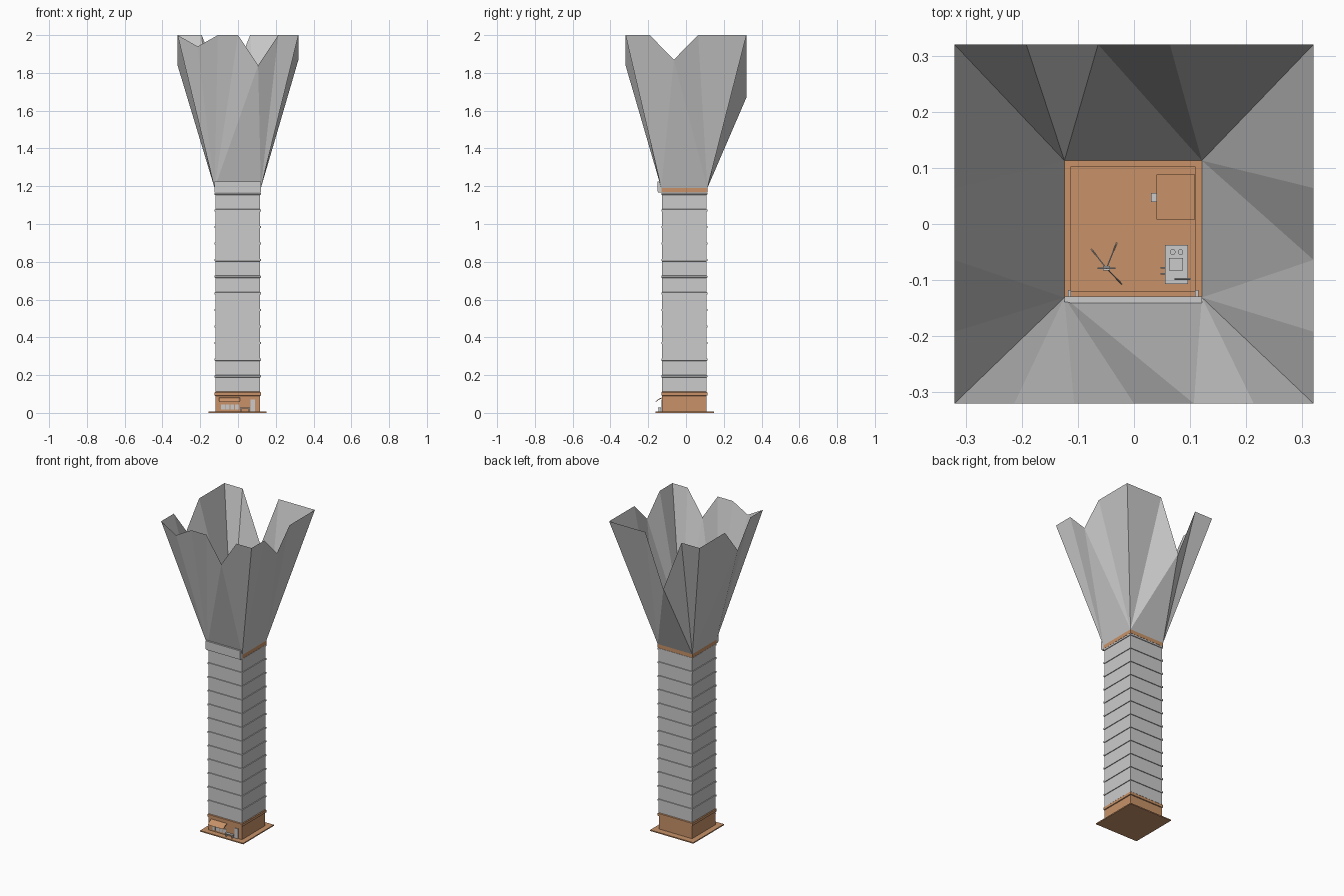
import bpy, bmesh, math
from mathutils import Vector

if "Cube" in bpy.data.objects:
    bpy.data.objects.remove(bpy.data.objects["Cube"])

tan = bpy.data.materials.new("tan")
tan.diffuse_color = (0.58, 0.29, 0.14, 1)
tan.use_nodes = True
tan.node_tree.nodes["Principled BSDF"].inputs["Base Color"].default_value = tan.diffuse_color

X0, X1, Y0, Y1 = -0.124, 0.121, -0.131, 0.113   # outer footprint of the tower


def finish(name, bm, mat=None):
    bmesh.ops.recalc_face_normals(bm, faces=bm.faces)
    me = bpy.data.meshes.new(name)
    bm.to_mesh(me)
    bm.free()
    ob = bpy.data.objects.new(name, me)
    bpy.context.collection.objects.link(ob)
    if mat:
        me.materials.append(mat)
    return ob


def add_box(bm, x0, x1, y0, y1, z0, z1):
    r = bmesh.ops.create_cube(bm, size=1)
    for v in r["verts"]:
        v.co = Vector(((x0 + x1) / 2 + v.co.x * (x1 - x0),
                       (y0 + y1) / 2 + v.co.y * (y1 - y0),
                       (z0 + z1) / 2 + v.co.z * (z1 - z0)))


def boxes(name, items, mat=None):
    bm = bmesh.new()
    for b in items:
        add_box(bm, *b)
    return finish(name, bm, mat)


def rods(name, segs, radius, mat=None, sides=6):
    bm = bmesh.new()
    for a, b in segs:
        a, b = Vector(a), Vector(b)
        d = b - a
        m = d.to_track_quat("Z", "Y").to_matrix().to_4x4()
        m.translation = (a + b) / 2
        bmesh.ops.create_cone(bm, cap_ends=True, segments=sides, radius1=radius,
                              radius2=radius, depth=d.length, matrix=m)
    return finish(name, bm, mat)


def square_loft(name, levels, mat=None):
    # stacked rectangles, each inset from the footprint: (inset, z)
    bm = bmesh.new()
    rings = [[bm.verts.new(p) for p in ((X0 + i, Y0 + i, z), (X1 - i, Y0 + i, z),
                                        (X1 - i, Y1 - i, z), (X0 + i, Y1 - i, z))]
             for i, z in levels]
    for a, b in zip(rings, rings[1:]):
        for k in range(4):
            bm.faces.new((a[k], a[(k + 1) % 4], b[(k + 1) % 4], b[k]))
    bm.faces.new(rings[0])
    bm.faces.new(rings[-1])
    return finish(name, bm, mat)


# pavement and ground floor with its ledge
boxes("pavement", [(-0.155, 0.15, -0.162, 0.148, 0, 0.007)], tan)
square_loft("ground_floor", [(0.005, 0.007), (0.005, 0.09), (0, 0.092), (0, 0.108), (0.004, 0.112)], tan)

# repeating upper storeys, each ending in a thin ledge
N, ZB, ZT = 12, 0.112, 1.166
step = (ZT - ZB) / N
levels = []
for k in range(N):
    z = ZB + k * step
    levels += [(0.004, z), (0.004, z + step - 0.012), (0, z + step - 0.011), (0, z + step - 0.001)]
square_loft("storeys", levels)

# parapet around a sunken roof
square_loft("parapet", [(0, 1.166), (0, 1.19), (0.011, 1.19), (0.011, 1.178)], tan)

# front cornice with end brackets
boxes("cornice", [(X0, X1, -0.147, -0.129, 1.166, 1.172),
                  (X0, X1, -0.152, -0.129, 1.172, 1.225)])
boxes("cornice_brackets", [(x - 0.003, x + 0.003, -0.13, -0.118, 1.178, 1.215) for x in (-0.115, 0.112)])

# flared skirt with a jagged rim; vertices left and right of the deepest notch join the nearer corner
H = 0.32
FRONT = [2, 1.94, 2, 2, 1.84, 2, 2]
RIGHT = [2, 2, 1.87, 2, 2, 2]
BACK = [2, 2, 2, 1.67, 2, 2]
LEFT = [2, 2, 2, 1.84, 2, 2]
bm = bmesh.new()
low = [(X0, Y0), (X1, Y0), (X1, Y1), (X0, Y1)]
top = [(-H, -H), (H, -H), (H, H), (-H, H)]
for k, rim in enumerate((FRONT, RIGHT, BACK, LEFT)):
    j = (k + 1) % 4
    a, b = [bm.verts.new((*low[i], 1.19)) for i in (k, j)]
    p, q = Vector(top[k]), Vector(top[j])
    row = []
    for i, z in enumerate(rim):
        c = p.lerp(q, i / (len(rim) - 1))
        row.append(bm.verts.new((c.x, c.y, z)))
    n = rim.index(min(rim))
    for i in range(len(rim) - 1):
        bm.faces.new((a if i < n else b, row[i + 1], row[i]))
    bm.faces.new((a, b, row[n]))
bmesh.ops.remove_doubles(bm, verts=bm.verts, dist=0.0005)
finish("flared_skirt", bm)

# roof hut with lamp
boxes("roof_hut", [(0.04, 0.109, 0.008, 0.088, 1.177, 1.25)], tan)
boxes("hut_lamp", [(0.03, 0.04, 0.039, 0.055, 1.232, 1.242)])

# roof cooling unit with pipes
boxes("cooling_unit", [(0.055, 0.096, -0.107, -0.037, 1.182, 1.215),
                       (0.062, 0.087, -0.083, -0.061, 1.215, 1.22)])
rods("cooling_unit_vents", [((x, -0.05, 1.213), (x, -0.05, 1.222)) for x in (0.069, 0.083)], 0.005, None, 10)
rods("cooling_unit_pipes", [((0.072, -0.098, 1.22), (0.1, -0.098, 1.22)),
                            ((0.1, -0.098, 1.22), (0.1, -0.098, 1.178)),
                            ((0.047, -0.078, 1.19), (0.056, -0.078, 1.19)),
                            ((0.047, -0.089, 1.19), (0.056, -0.089, 1.19))], 0.0016)

# roof aerial on three legs
c = (-0.049, -0.079)
rods("aerial", [((*c, 1.21), (x, y, 1.178)) for x, y in
                ((-0.076, -0.045), (-0.031, -0.034), (-0.022, -0.107))]
     + [((*c, 1.2), (*c, 1.26)), ((-0.065, -0.079, 1.255), (-0.033, -0.079, 1.255))], 0.0012)
boxes("aerial_head", [(-0.055, -0.043, -0.083, -0.075, 1.205, 1.213)])

# shop front: sloping awning, window bars, door, bench
bm = bmesh.new()
pts = [(-0.126, 0.082), (-0.148, 0.073), (-0.162, 0.058), (-0.159, 0.058), (-0.146, 0.069), (-0.126, 0.077)]
ends = [[bm.verts.new((x, y, z)) for y, z in pts] for x in (-0.1, 0.01)]
for i in range(6):
    j = (i + 1) % 6
    bm.faces.new((ends[0][i], ends[0][j], ends[1][j], ends[1][i]))
for e in ends:
    bm.faces.new(e)
finish("awning", bm, tan)
boxes("shop_windows", [(-0.09 + i * 0.025, -0.07 + i * 0.025, -0.13, -0.125, 0.018, 0.045) for i in range(4)])
boxes("door", [(0.066, 0.09, -0.131, -0.125, 0.007, 0.07)])
boxes("bench", [(0.01, 0.064, -0.148, -0.132, 0.024, 0.029)]
      + [(x, x + 0.005, -0.146, -0.134, 0.007, 0.025) for x in (0.013, 0.056)])
